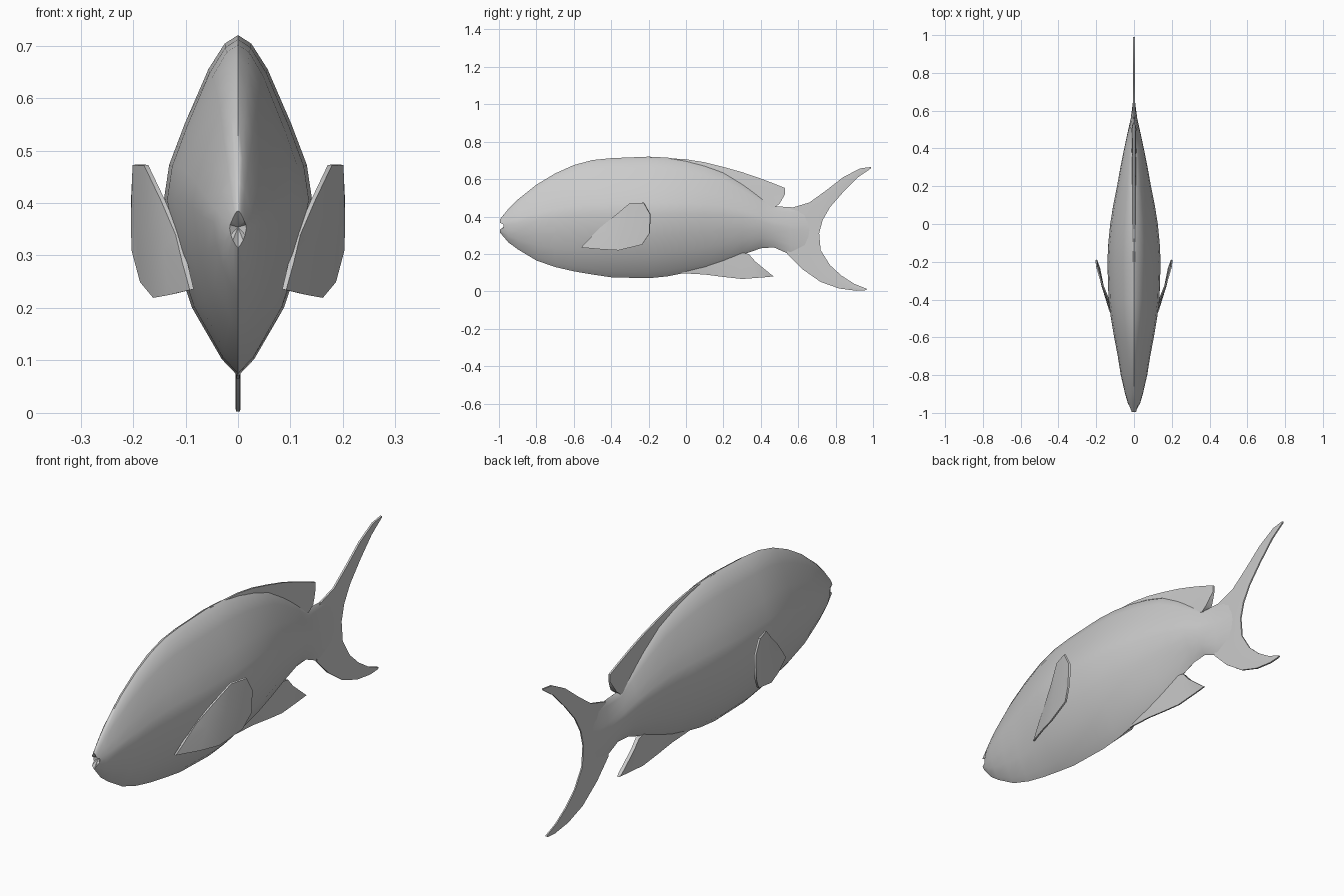
import bpy, bmesh, math
from mathutils import Vector

if "Cube" in bpy.data.objects:
    bpy.data.objects.remove(bpy.data.objects["Cube"])

grey = bpy.data.materials.new("fish grey")
grey.diffuse_color = (0.6, 0.6, 0.6, 1)
grey.use_nodes = True
grey.node_tree.nodes["Principled BSDF"].inputs["Base Color"].default_value = grey.diffuse_color


def finish(name, bm, angle):
    bmesh.ops.remove_doubles(bm, verts=bm.verts, dist=0.0002)
    bmesh.ops.recalc_face_normals(bm, faces=bm.faces)
    me = bpy.data.meshes.new(name)
    bm.to_mesh(me)
    bm.free()
    me.materials.append(grey)
    ob = bpy.data.objects.new(name, me)
    bpy.context.collection.objects.link(ob)
    bpy.ops.object.select_all(action='DESELECT')
    ob.select_set(True)
    bpy.context.view_layer.objects.active = ob
    bpy.ops.object.shade_smooth_by_angle(angle=math.radians(angle))
    return ob


def bridge(bm, rings):
    for a, b in zip(rings, rings[1:]):
        n = len(a)
        for i in range(n):
            j = (i + 1) % n
            bm.faces.new((a[i], a[j], b[j], b[i]))


def fin(name, pairs, normal, thick_a, thick_b):
    """Thin blade swept along pairs of edge points, thickest in the middle."""
    bm = bmesh.new()
    normal = Vector(normal).normalized()
    rings = []
    for a, b in pairs:
        a, b = Vector(a), Vector(b)
        mid, tm = (a + b) / 2, (thick_a + thick_b) / 2 + 0.001
        na, nm, nb = normal * thick_a, normal * tm, normal * thick_b
        rings.append([bm.verts.new(p) for p in
                      (a + na, mid + nm, b + nb, b - nb, mid - nm, a - na)])
    bridge(bm, rings)
    for r in (rings[0], rings[-1]):
        bm.faces.new(r)
    return finish(name, bm, 50)


def flat(pairs):
    return [((0, *a), (0, *b)) for a, b in pairs]


# Body: cross-section (half width, height) scaled along the length
half = [(0, 0), (.22, .05), (.62, .2), (.85, .35), (1, .52),
        (.93, .62), (.72, .74), (.4, .9), (.18, .975), (0, 1)]
section = half + [(-w, t) for w, t in half[-2:0:-1]]
# y, bottom, top, half width
stations = [
    (-.995, .315, .385, .016), (-.95, .262, .44, .032), (-.9, .225, .49, .047),
    (-.8, .165, .57, .07), (-.7, .13, .63, .086), (-.6, .107, .675, .105),
    (-.5, .09, .702, .122), (-.4, .075, .712, .135), (-.2, .07, .72, .141),
    (-.1, .08, .715, .136), (0, .10, .70, .126), (.1, .122, .675, .11),
    (.2, .155, .64, .09), (.3, .195, .58, .072), (.4, .23, .51, .052),
    (.47, .235, .455, .037), (.56, .195, .45, .017), (.66, .2, .44, .004)]
bm = bmesh.new()
rings = [[bm.verts.new((w * hw, y, lo + (hi - lo) * t)) for w, t in section]
         for y, lo, hi, hw in stations]
bridge(bm, rings)
bm.faces.new(rings[-1])
# Mouth: notch sunk between the lips
notch = bm.verts.new((0, -.965, .354))
for v, (w, t) in zip(rings[0], section):
    if .3 < t < .7:
        v.co.y += .018
for i, v in enumerate(rings[0]):
    bm.faces.new((v, rings[0][i - 1], notch))
finish("body", bm, 60)

# Dorsal fin: ridge growing out of the back
fin("dorsal_fin", flat([
    ((-.2, .68), (-.2, .718)), ((0, .66), (0, .706)), ((.1, .63), (.1, .69)),
    ((.2, .59), (.2, .665)), ((.3, .52), (.3, .637)), ((.38, .48), (.38, .61)),
    ((.43, .45), (.46, .58)), ((.47, .445), (.53, .552)),
    ((.5, .468), (.53, .52))]), (1, 0, 0), .014, .004)

# Anal fin under the belly
fin("anal_fin", flat([
    ((-.03, .13), (-.03, .097)), ((.1, .15), (.1, .09)), ((.2, .18), (.2, .077)),
    ((.28, .21), (.3, .066)), ((.335, .2), (.38, .072)),
    ((.37, .16), (.43, .076)), ((.455, .09), (.47, .08))]),
    (1, 0, 0), .008, .003)

# Tail fin: crescent from upper tip to lower tip
fin("tail_fin", flat([
    ((.99, .665), (.99, .658)), ((.93, .657), (.92, .61)),
    ((.84, .61), (.84, .53)), ((.75, .54), (.77, .45)),
    ((.66, .475), (.73, .38)), ((.56, .445), (.712, .31)),
    ((.54, .2), (.72, .22)), ((.62, .12), (.77, .14)),
    ((.72, .05), (.83, .085)), ((.82, .015), (.9, .04)),
    ((.91, .003), (.965, .014)), ((.96, .006), (.967, .01))]),
    (1, 0, 0), .004, .003)

# Pectoral fins: flared blades on both flanks
for side, s in (("left", -1), ("right", 1)):
    pairs = [((.115, -.46, .34), (.088, -.56, .235)),
             ((.143, -.38, .405), (.13, -.45, .225)),
             ((.175, -.3, .472), (.158, -.36, .22)),
             ((.197, -.225, .473), (.183, -.235, .25)),
             ((.2, -.19, .41), (.199, -.195, .31))]
    fin(side + "_pectoral_fin",
        [((s * a[0], *a[1:]), (s * b[0], *b[1:])) for a, b in pairs],
        (s, -.3, -.2), .004, .004)
